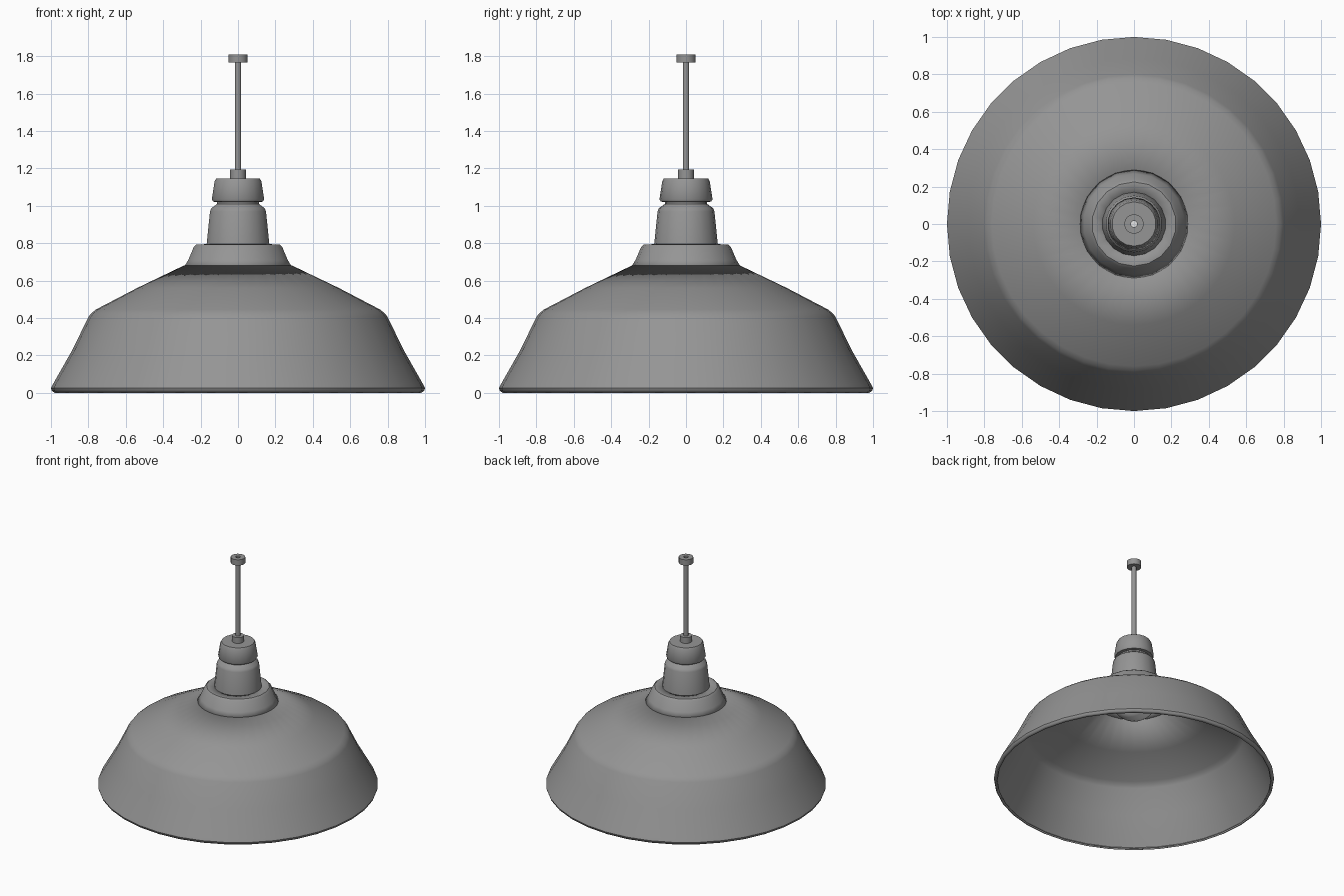
import bpy
import bmesh
from math import cos, sin, pi, radians

cube = bpy.data.objects.get("Cube")
if cube:
    bpy.data.objects.remove(cube, do_unlink=True)


def make_material(name, rgb):
    mat = bpy.data.materials.new(name)
    mat.use_nodes = True
    colour = (*rgb, 1.0)
    mat.diffuse_color = colour
    mat.node_tree.nodes["Principled BSDF"].inputs["Base Color"].default_value = colour
    return mat


def lathe(name, profile, sides, mat, thickness=0.0):
    """Revolve a rising (radius, height) profile about z, first corner at +y."""
    bm = bmesh.new()
    rings = []
    for r, z in profile:
        angles = [pi / 2 + 2 * pi * i / sides for i in range(sides)]
        rings.append([bm.verts.new((r * cos(a), r * sin(a), z)) for a in angles])
    for low, high in zip(rings, rings[1:]):
        for i in range(sides):
            j = (i + 1) % sides
            bm.faces.new((low[i], low[j], high[j], high[i]))
    bmesh.ops.remove_doubles(bm, verts=bm.verts, dist=0.0001)
    mesh = bpy.data.meshes.new(name)
    bm.to_mesh(mesh)
    bm.free()
    mesh.materials.append(mat)
    obj = bpy.data.objects.new(name, mesh)
    bpy.context.collection.objects.link(obj)
    bpy.ops.object.select_all(action='DESELECT')
    obj.select_set(True)
    bpy.context.view_layer.objects.active = obj
    bpy.ops.object.shade_smooth_by_angle(angle=radians(38))
    if thickness:
        mod = obj.modifiers.new("sheet_thickness", 'SOLIDIFY')
        mod.thickness = thickness
        mod.offset = -1
    return obj


metal = make_material("grey metal", (0.3, 0.3, 0.3))
glass = make_material("white bulb", (0.8, 0.8, 0.8))

# Wide shade with a rolled rim and soft shoulder
lathe("shade", [(0.98, 0), (0.995, 0.01), (1, 0.025), (0.99, 0.045), (0.885, 0.23),
                (0.8, 0.405), (0.785, 0.425), (0.76, 0.445), (0.54, 0.56),
                (0.29, 0.68)], 36, metal, 0.012)

# Stepped collar joining shade and neck
lathe("collar", [(0.292, 0.675), (0.27, 0.71), (0.24, 0.78), (0.225, 0.793),
                 (0.16, 0.795)], 18, metal, 0.01)

# Tapered neck with a groove under its cap
lathe("neck", [(0.17, 0.795), (0.152, 0.97), (0.145, 0.987), (0.113, 1.01),
               (0.113, 1.02), (0.135, 1.022), (0.142, 1.035), (0.127, 1.13),
               (0.118, 1.147), (0.017, 1.147)], 18, metal)

# Hanging tube, its fitting and the ceiling plate
lathe("rod_fitting", [(0.043, 1.145), (0.043, 1.193), (0.017, 1.193)], 16, metal)
lathe("rod", [(0.017, 1.145), (0.017, 1.81)], 16, metal)
lathe("ceiling_plate", [(0.017, 1.765), (0.052, 1.765), (0.052, 1.81),
                        (0.017, 1.81)], 18, metal)

# Round bulb with a narrow stem reaching into the neck
centre, radius = 0.69, 0.17
globe = [(radius * sin(t * pi / 12), centre - radius * cos(t * pi / 12)) for t in range(10)]
lathe("bulb", globe + [(0.08, 0.86), (0.07, 0.96), (0, 0.97)], 24, glass)
